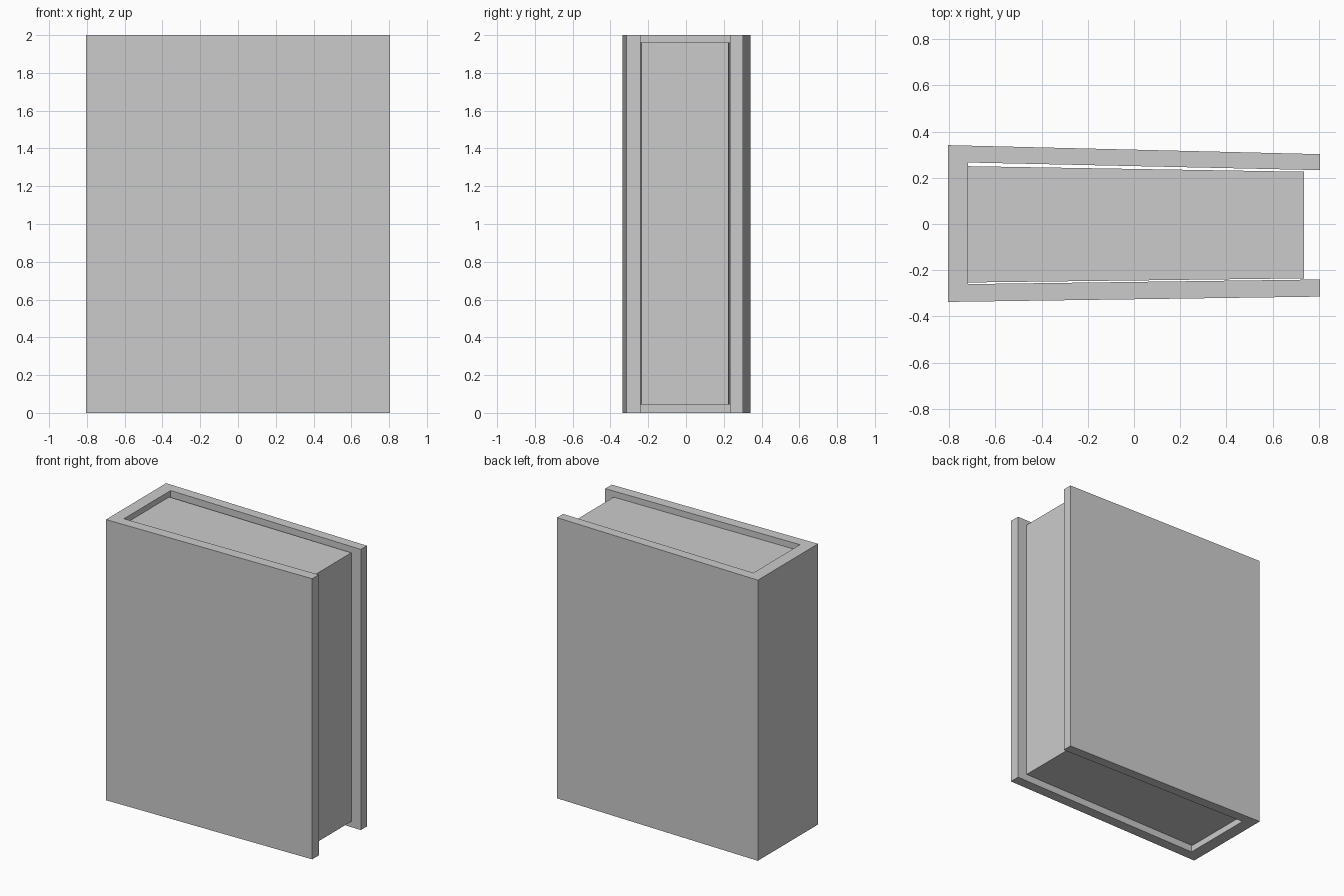
import bpy
import bmesh

default = bpy.data.objects.get("Cube")
if default:
    bpy.data.objects.remove(default, do_unlink=True)

grey = bpy.data.materials.new("plain_grey")
grey.use_nodes = True
colour = (0.6, 0.6, 0.6, 1)
grey.diffuse_color = colour
grey.node_tree.nodes["Principled BSDF"].inputs["Base Color"].default_value = colour


def extrude_outline(name, outline, bottom, top):
    """Raise a flat xy outline into a solid between two heights."""
    bm = bmesh.new()
    face = bm.faces.new([bm.verts.new((x, y, bottom)) for x, y in outline])
    raised = bmesh.ops.extrude_face_region(bm, geom=[face])["geom"]
    verts = [v for v in raised if isinstance(v, bmesh.types.BMVert)]
    bmesh.ops.translate(bm, verts=verts, vec=(0, 0, top - bottom))
    bmesh.ops.recalc_face_normals(bm, faces=bm.faces)
    mesh = bpy.data.meshes.new(name)
    bm.to_mesh(mesh)
    bm.free()
    mesh.materials.append(grey)
    obj = bpy.data.objects.new(name, mesh)
    bpy.context.collection.objects.link(obj)
    return obj


# Cover: spine and two boards that taper towards the open edge
extrude_outline("book_cover", [
    (-0.805, -0.337), (0.805, -0.314), (0.805, -0.24), (-0.717, -0.26),
    (-0.717, 0.266), (0.805, 0.233), (0.805, 0.302), (-0.805, 0.341),
], 0, 2)

# Page block: slightly shorter than the cover, set against the spine
extrude_outline("page_block", [
    (-0.72, -0.253), (0.735, -0.235), (0.735, 0.226), (-0.72, 0.25),
], 0.045, 1.96)
